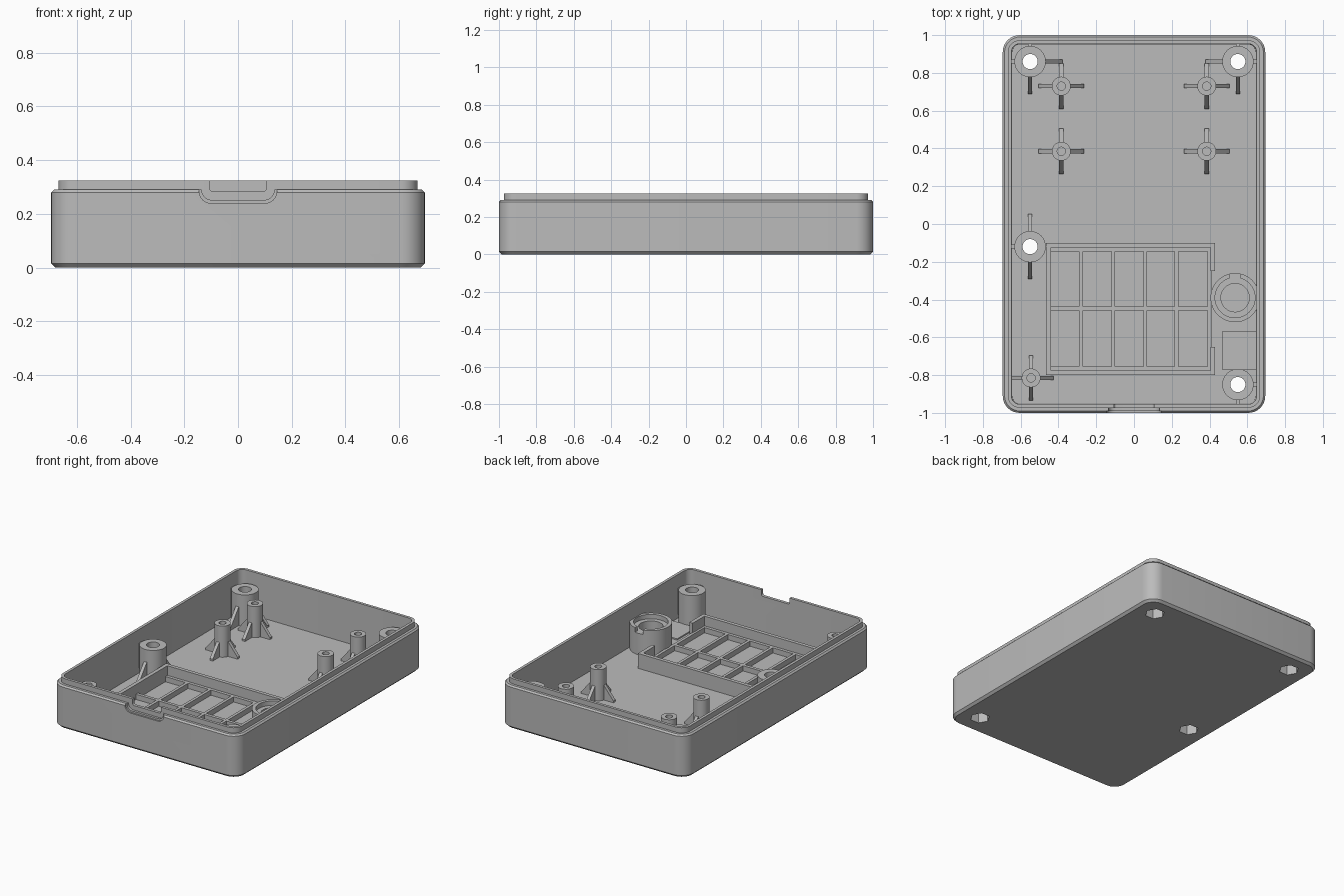
import bpy, bmesh, math
from mathutils import Vector

if "Cube" in bpy.data.objects:
    bpy.data.objects.remove(bpy.data.objects["Cube"])

FLOOR = 0.035
TOP = 0.245

grey = bpy.data.materials.new("plain grey plastic")
grey.diffuse_color = (0.5, 0.5, 0.5, 1)
grey.use_nodes = True
grey.node_tree.nodes["Principled BSDF"].inputs["Base Color"].default_value = grey.diffuse_color


def finish(name, bm):
    bmesh.ops.recalc_face_normals(bm, faces=bm.faces)
    me = bpy.data.meshes.new(name)
    bm.to_mesh(me)
    bm.free()
    ob = bpy.data.objects.new(name, me)
    bpy.context.collection.objects.link(ob)
    me.materials.append(grey)
    return ob


def loft(bm, loops):
    """Skin a stack of equal-length loops and cap both ends."""
    rings = [[bm.verts.new(p) for p in lp] for lp in loops]
    n = len(rings[0])
    for a, b in zip(rings, rings[1:]):
        for i in range(n):
            j = (i + 1) % n
            bm.faces.new((a[i], a[j], b[j], b[i]))
    bm.faces.new(rings[0][::-1])
    bm.faces.new(rings[-1])


def circle(x, y, r, z, n=32):
    return [(x + r * math.cos(2 * math.pi * i / n),
             y + r * math.sin(2 * math.pi * i / n), z) for i in range(n)]


def lathe(bm, x, y, profile, n=32):
    loft(bm, [circle(x, y, r, z, n) for r, z in profile])


def rounded_rect(inset, z, seg=8):
    hx, hy, r = 0.695 - inset, 1.0 - inset, max(0.09 - inset, 0.03)
    pts = []
    for q, (sx, sy) in enumerate([(1, 1), (-1, 1), (-1, -1), (1, -1)]):
        for i in range(seg + 1):
            a = math.pi / 2 * (q + i / seg)
            pts.append((sx * (hx - r) + r * math.cos(a), sy * (hy - r) + r * math.sin(a), z))
    return pts


def box(bm, x0, x1, y0, y1, z0, z1):
    loft(bm, [[(x0, y0, z), (x1, y0, z), (x1, y1, z), (x0, y1, z)] for z in (z0, z1)])


def gusset(bm, x, y, d, r0, r1, ztop, w=0.022):
    """Sloping buttress leaning on a post in direction d."""
    d = Vector((d[0], d[1], 0))
    s = Vector((-d.y, d.x, 0)) * w / 2
    c = Vector((x, y, 0))
    prof = [(r0, 0.02), (r1, 0.02), (r1, FLOOR + 0.012), (r0, ztop)]
    loft(bm, [[c + d * r + k * s + Vector((0, 0, z)) for r, z in prof] for k in (-1, 1)])


def tab(bm, w, zb, rad, y0, y1):
    """Upright slab with rounded lower corners, used to cut the front rim."""
    pts = [(w, 0.4), (-w, 0.4)]
    for cx, a0 in ((-w + rad, math.pi), (w - rad, 1.5 * math.pi)):
        for i in range(7):
            a = a0 + math.pi / 2 * i / 6
            pts.append((cx + rad * math.cos(a), zb + rad + rad * math.sin(a)))
    loft(bm, [[(px, y, pz) for px, pz in pts] for y in (y0, y1)])


def cut(ob, cutters):
    bpy.context.view_layer.objects.active = ob
    for c in cutters:
        m = ob.modifiers.new("cut", 'BOOLEAN')
        m.operation, m.solver, m.object = 'DIFFERENCE', 'EXACT', c
        bpy.ops.object.modifier_apply(modifier=m.name)


E, W, N, S = (1, 0), (-1, 0), (0, 1), (0, -1)
bosses = [(-0.55, 0.86), (0.55, 0.86), (-0.55, -0.12), (0.55, -0.85)]
posts = [(sx * 0.385, y) for sx in (-1, 1) for y in (0.73, 0.385)] + [(-0.545, -0.815)]

# Open tray shell with stepped lip
bm = bmesh.new()
loft(bm, [rounded_rect(i, z) for i, z in [
    (0.015, 0), (0, 0.015), (0, 0.28), (0.01, 0.29), (0.027, 0.29),
    (0.027, 0.325), (0.046, 0.325), (0.05, FLOOR)]])
shell = finish("case_shell", bm)

# Screw bosses
bm = bmesh.new()
for x, y in bosses:
    lathe(bm, x, y, [(0.083, 0.015), (0.083, TOP)])
boss_ob = finish("screw_bosses", bm)

# Cutters: nut recesses, screw holes, front notch
cutters = []
for name, r, z0, z1, n in (("nut_cutter", 0.062, -0.05, 0.1, 6),
                           ("screw_cutter", 0.04, -0.06, 0.4, 32)):
    bm = bmesh.new()
    for x, y in bosses:
        lathe(bm, x, y, [(r, z0), (r, z1)], n)
    cutters.append(finish(name, bm))
notches = []
for args in ((0.145, 0.24, 0.045, -1.1, -0.99), (0.135, 0.252, 0.037, -1.1, -0.974),
             (0.105, 0.283, 0.012, -1.1, -0.9)):
    bm = bmesh.new()
    tab(bm, *args)
    notches.append(finish("notch_cutter", bm))
cut(shell, cutters + notches)
cut(boss_ob, cutters)

# Slim posts with blind holes
bm = bmesh.new()
for x, y in posts:
    lathe(bm, x, y, [(0.05, 0.02), (0.05, TOP), (0.022, TOP), (0.022, 0.1)], 24)
post_ob = finish("board_posts", bm)

# Buttresses around posts and bosses
bm = bmesh.new()
for x, y in posts:
    for d in (E, W, N, S):
        gusset(bm, x, y, d, 0.044, 0.12, 0.14)
for (x, y), dirs in zip(bosses, ((E, S), (W, S), (N, S))):
    for d in dirs:
        gusset(bm, x, y, d, 0.075, 0.172, 0.17)
finish("buttresses", bm)

# Short webs tying bosses to the walls
bm = bmesh.new()
for x, y in bosses:
    sx = math.copysign(1, x)
    box(bm, *sorted((x + sx * 0.075, sx * 0.66)), y - 0.011, y + 0.011, 0.02, 0.235)
    if abs(y) > 0.5:
        sy = math.copysign(1, y)
        box(bm, x - 0.011, x + 0.011, *sorted((y + sy * 0.075, sy * 0.965)), 0.02, 0.235)
finish("wall_webs", bm)

# Compartment walls
bm = bmesh.new()
H = 0.135
box(bm, -0.465, -0.44, -0.8, -0.1, 0.02, H)
box(bm, -0.44, 0.43, -0.125, -0.1, 0.02, H)
box(bm, -0.44, 0.43, -0.8, -0.775, 0.02, H)
box(bm, 0.405, 0.43, -0.25, -0.125, 0.02, H)
box(bm, 0.405, 0.43, -0.775, -0.65, 0.02, H)
finish("compartment_walls", bm)

# Low rib grid inside the compartment
bm = bmesh.new()
R = 0.07
for x in (-0.28, -0.11, 0.06, 0.225, 0.4):
    box(bm, x - 0.01, x + 0.01, -0.775, -0.125, 0.02, R)
for y in (-0.765, -0.448, -0.135):
    box(bm, -0.44, 0.4, y - 0.011, y + 0.011, 0.02, R)
finish("compartment_ribs", bm)

# Round socket with inner ledge and a rim slot
bm = bmesh.new()
lathe(bm, 0.535, -0.39, [(0.13, 0.02), (0.13, 0.21), (0.106, 0.21), (0.106, 0.18),
                         (0.075, 0.18), (0.075, FLOOR + 0.003)], 48)
socket = finish("round_socket", bm)
bm = bmesh.new()
box(bm, 0.505, 0.565, -0.31, -0.2, 0.18, 0.3)
slot = finish("slot_cutter", bm)
cut(socket, [slot])

# Flat pad by the side wall
bm = bmesh.new()
box(bm, 0.465, 0.65, -0.77, -0.57, 0.03, FLOOR + 0.009)
finish("floor_pad", bm)

# Remove helpers, shade round parts
for c in cutters + notches + [slot]:
    bpy.data.objects.remove(c)
for ob in (shell, boss_ob, post_ob, socket):
    bpy.ops.object.select_all(action='DESELECT')
    ob.select_set(True)
    bpy.context.view_layer.objects.active = ob
    bpy.ops.object.shade_smooth_by_angle(angle=math.radians(30))
